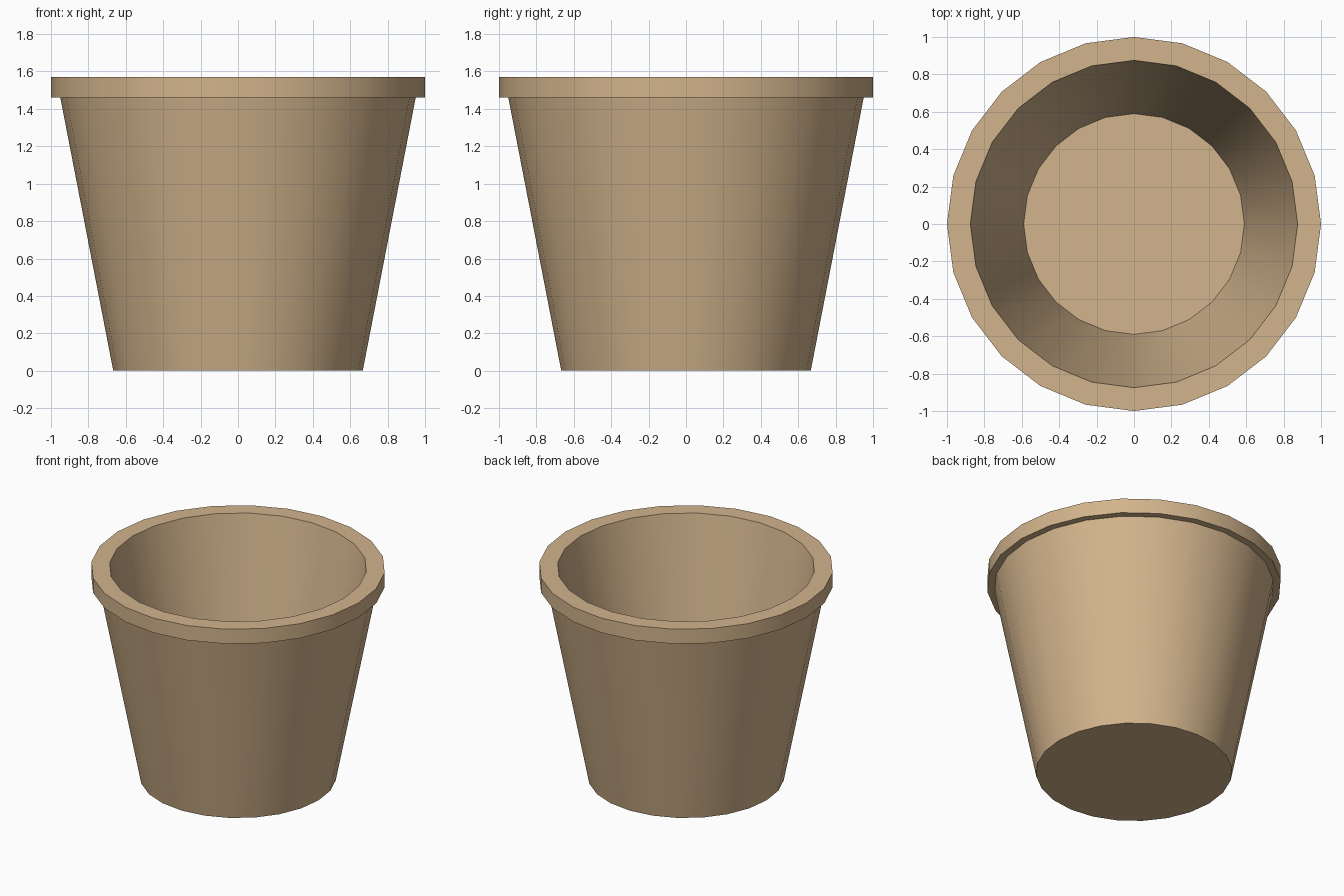
import bpy
import bmesh
import math
from mathutils import Matrix, Vector

SEGMENTS = 24

if "Cube" in bpy.data.objects:
    bpy.data.objects.remove(bpy.data.objects["Cube"], do_unlink=True)

# Tan clay
clay = bpy.data.materials.new("tan_clay")
clay.use_nodes = True
tan = (0.645, 0.456, 0.262, 1.0)
clay.diffuse_color = tan
clay.node_tree.nodes["Principled BSDF"].inputs["Base Color"].default_value = tan

# Pot profile (radius, height): base, outer wall, rim, inner wall, floor
profile = [(0, 0), (0.667, 0), (0.95, 1.46), (1, 1.46), (1, 1.57),
           (0.875, 1.57), (0.59, 0.09), (0, 0.09)]

bm = bmesh.new()
verts = [bm.verts.new((r, 0, z)) for r, z in profile]
edges = [bm.edges.new(pair) for pair in zip(verts, verts[1:])]
bmesh.ops.spin(bm, geom=verts + edges, cent=(0, 0, 0), axis=(0, 0, 1),
               angle=math.tau, steps=SEGMENTS, use_merge=True)
bmesh.ops.remove_doubles(bm, verts=bm.verts, dist=0.0001)
bmesh.ops.recalc_face_normals(bm, faces=bm.faces)

mesh = bpy.data.meshes.new("flower_pot")
bm.to_mesh(mesh)
bm.free()
mesh.materials.append(clay)
pot = bpy.data.objects.new("flower_pot", mesh)
bpy.context.collection.objects.link(pot)

# Smooth walls with crisp rim and base edges
bpy.ops.object.select_all(action="DESELECT")
pot.select_set(True)
bpy.context.view_layer.objects.active = pot
bpy.ops.object.shade_smooth_by_angle(angle=math.radians(30))
